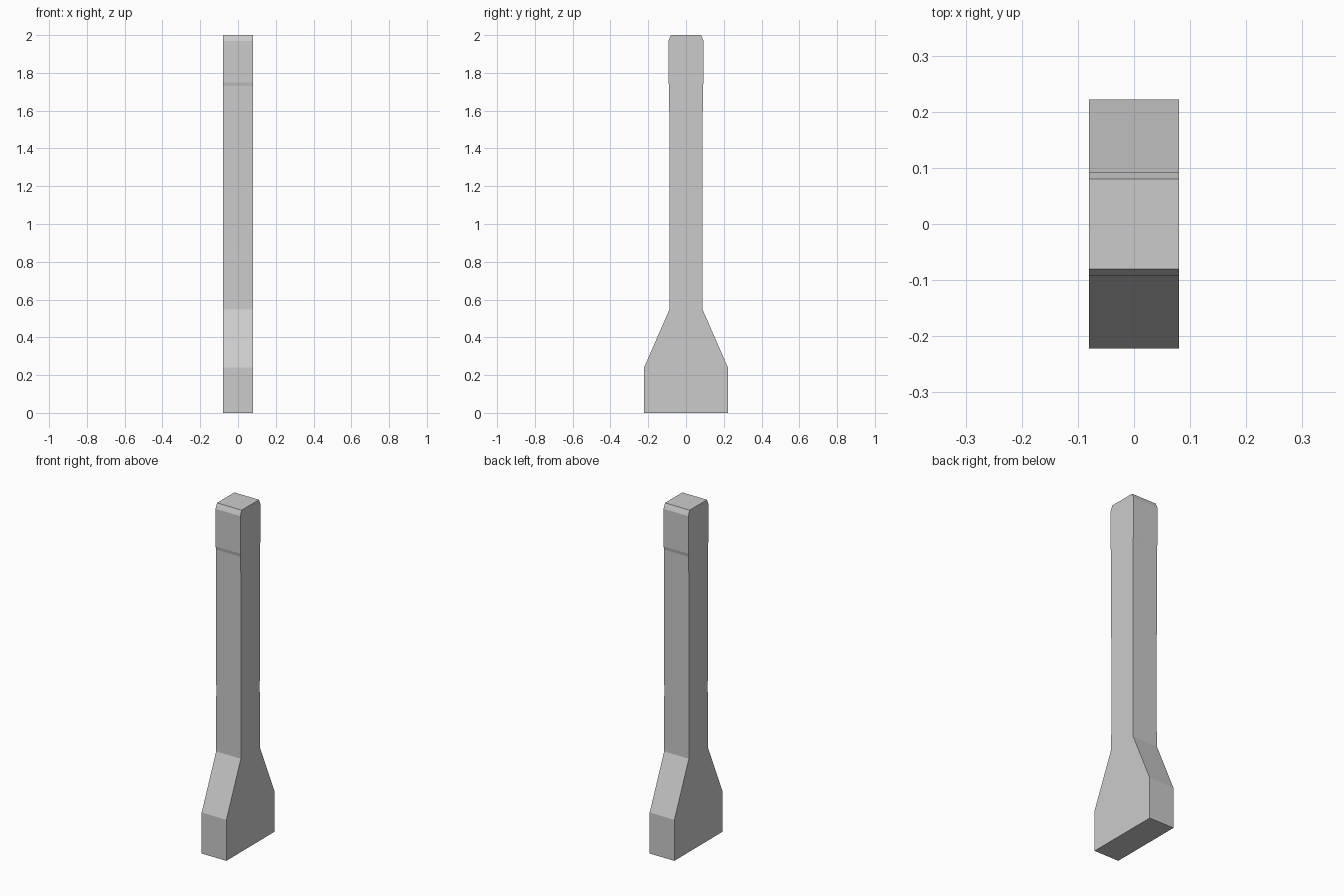
import bpy, bmesh

if "Cube" in bpy.data.objects:
    bpy.data.objects.remove(bpy.data.objects["Cube"])

HALF_WIDTH = 0.08

# Half profile of the post seen from the side: (distance from centre, height)
half = [(0.222, 0.0), (0.222, 0.24), (0.088, 0.547), (0.087, 0.9),
        (0.089, 1.73), (0.093, 1.75), (0.093, 1.97), (0.08, 2.0)]
outline = half + [(-y, z) for y, z in reversed(half)]

# Flared post: mirrored outline extruded across its width
bm = bmesh.new()
face = bm.faces.new([bm.verts.new((-HALF_WIDTH, y, z)) for y, z in outline])
result = bmesh.ops.extrude_face_region(bm, geom=[face])
moved = [v for v in result["geom"] if isinstance(v, bmesh.types.BMVert)]
bmesh.ops.translate(bm, verts=moved, vec=(2 * HALF_WIDTH, 0, 0))
bmesh.ops.recalc_face_normals(bm, faces=bm.faces)

mesh = bpy.data.meshes.new("flared_post")
bm.to_mesh(mesh)
bm.free()
bpy.context.collection.objects.link(bpy.data.objects.new("flared_post", mesh))
